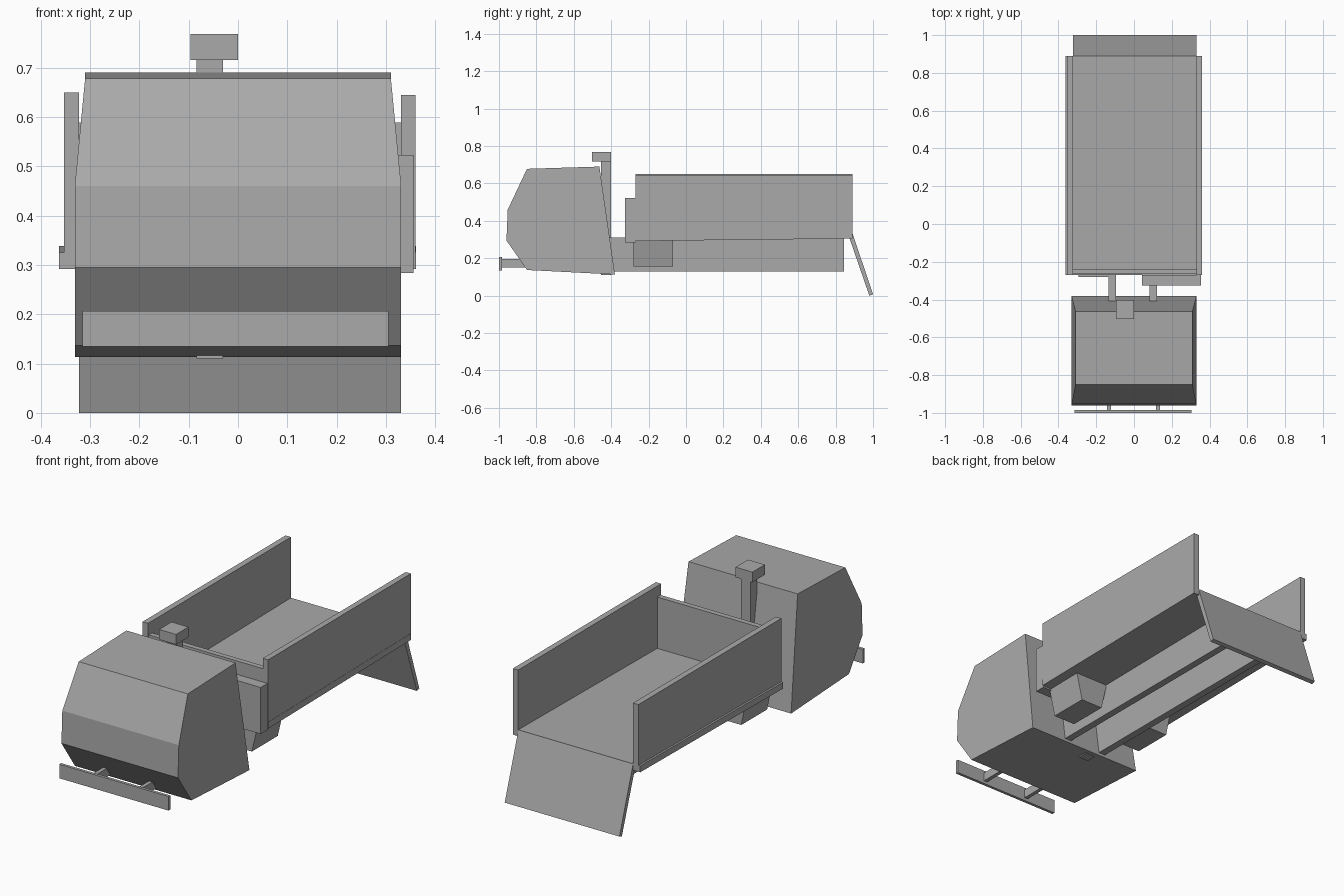
import bpy
import bmesh

cube = bpy.data.objects.get("Cube")
if cube:
    bpy.data.objects.remove(cube)

grey = bpy.data.materials.new("plain grey")
grey.use_nodes = True
colour = (0.4, 0.4, 0.4, 1)
grey.diffuse_color = colour
grey.node_tree.nodes["Principled BSDF"].inputs["Base Color"].default_value = colour


def finish(name, bm):
    bmesh.ops.recalc_face_normals(bm, faces=bm.faces)
    mesh = bpy.data.meshes.new(name)
    bm.to_mesh(mesh)
    bm.free()
    mesh.materials.append(grey)
    obj = bpy.data.objects.new(name, mesh)
    bpy.context.collection.objects.link(obj)
    return obj


def loft(name, ring_a, ring_b):
    """Solid between two matching rings of points."""
    bm = bmesh.new()
    a = [bm.verts.new(p) for p in ring_a]
    b = [bm.verts.new(p) for p in ring_b]
    bm.faces.new(a)
    bm.faces.new(b)
    for i in range(len(a)):
        j = (i + 1) % len(a)
        bm.faces.new((a[i], a[j], b[j], b[i]))
    return finish(name, bm)


def prism(name, profile, x0, x1):
    """Side profile of (y, z) points stretched across x."""
    return loft(name, [(x0, y, z) for y, z in profile],
                [(x1, y, z) for y, z in profile])


def box(name, x0, x1, y0, y1, z0, z1):
    return prism(name, [(y0, z0), (y1, z0), (y1, z1), (y0, z1)], x0, x1)


# Cab, with sides leaning in towards the roof
cab = [(-0.85, 0.137, 0.331), (-0.96, 0.295, 0.331), (-0.953, 0.46, 0.331),
       (-0.85, 0.678, 0.31), (-0.463, 0.69, 0.31), (-0.38, 0.113, 0.331)]
loft("cab", [(-w, y, z) for y, z, w in cab], [(w, y, z) for y, z, w in cab])

# Front bumper on two brackets
box("bumper", -0.315, 0.305, -1.0, -0.985, 0.135, 0.207)
for side, x in (("right", -0.133), ("left", 0.127)):
    box(side + "_bumper_bracket", x - 0.01, x + 0.01, -0.986, -0.86, 0.15, 0.195)

# Air intake behind the cab
box("intake_post", -0.084, -0.03, -0.455, -0.402, 0.11, 0.716)
box("intake_head", -0.096, 0, -0.503, -0.402, 0.716, 0.768)

# Chassis rails
for side, x in (("right", -0.115), ("left", 0.102)):
    box(side + "_chassis_rail", x - 0.019, x + 0.019, -0.41, 0.845, 0.13, 0.31)

# Tanks under the bed, narrowing downwards
for side, inner, outer in (("right", -0.13, -0.295), ("left", 0.115, 0.31)):
    taper = (outer - inner) * 0.18
    section = [(inner, 0.305), (outer, 0.305),
               (outer - taper, 0.155), (inner + taper, 0.155)]
    loft(side + "_tank", [(x, -0.28, z) for x, z in section],
         [(x, -0.07, z) for x, z in section])

# Equipment box in front of the bed
box("equipment_box", 0.043, 0.356, -0.325, -0.27, 0.284, 0.523)

# Load bed, floor rising slightly to the rear
prism("bed_floor", [(-0.27, 0.292), (0.89, 0.305), (0.89, 0.338), (-0.27, 0.325)],
      -0.363, 0.361)
box("right_bed_wall", -0.353, -0.322, -0.27, 0.89, 0.325, 0.65)
box("left_bed_wall", 0.33, 0.36, -0.27, 0.89, 0.325, 0.645)
box("front_bed_wall", -0.322, 0.33, -0.265, -0.238, 0.322, 0.589)

# Lowered tailgate
prism("tailgate", [(0.868, 0.325), (0.89, 0.335), (1.0, 0.006), (0.98, 0.0)],
      -0.322, 0.33)
